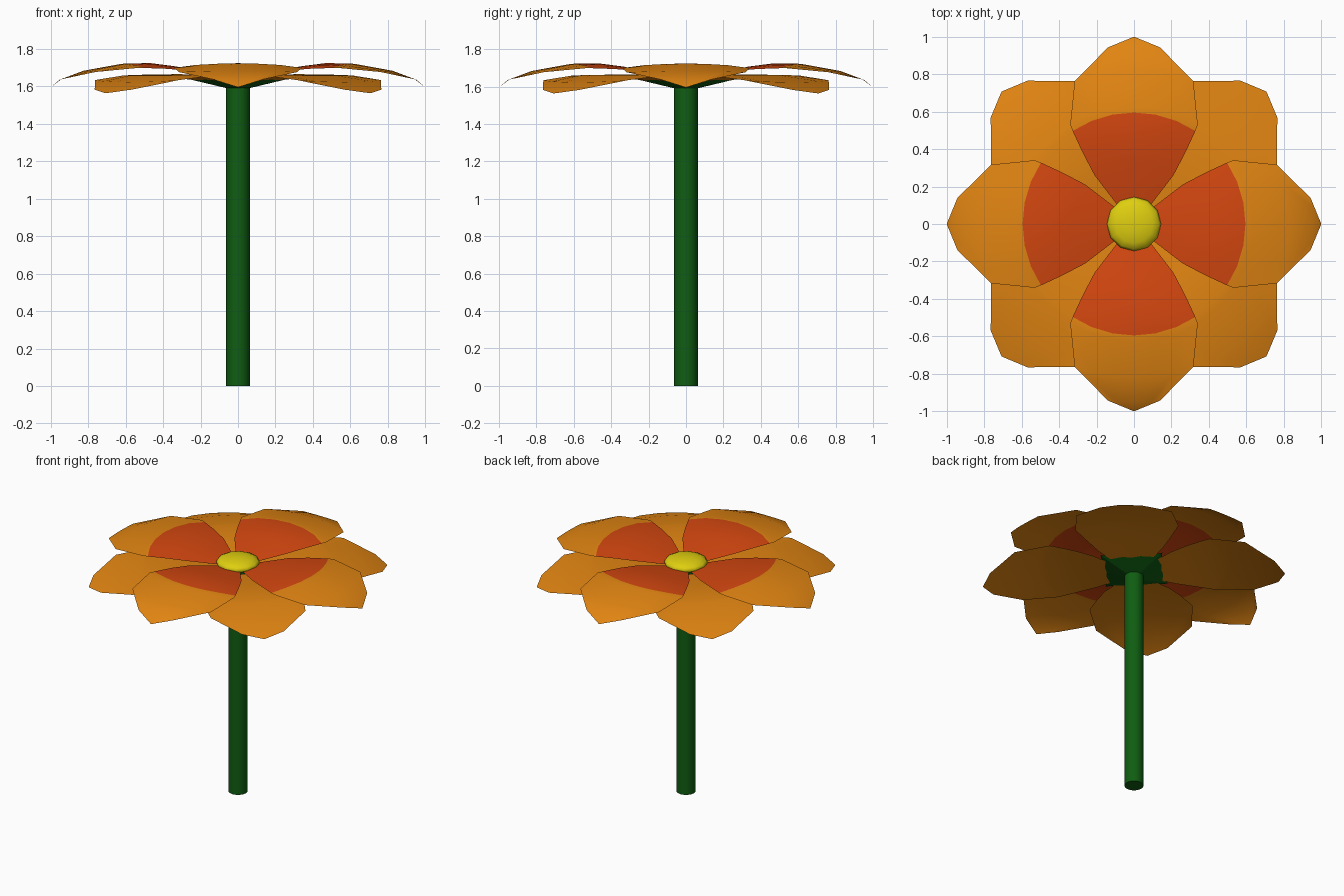
import bpy, bmesh, math
from mathutils import Matrix

if "Cube" in bpy.data.objects:
    bpy.data.objects.remove(bpy.data.objects["Cube"])


def material(name, rgb):
    m = bpy.data.materials.new(name)
    m.diffuse_color = (*rgb, 1)
    m.use_nodes = True
    m.node_tree.nodes["Principled BSDF"].inputs["Base Color"].default_value = m.diffuse_color
    return m


ORANGE = material("orange", (0.76, 0.235, 0.006))
RED = material("orange_red", (0.65, 0.062, 0.005))
YELLOW = material("yellow", (0.74, 0.62, 0.005))
GREEN = material("dark_green", (0.005, 0.11, 0.006))


def finish(bm, name, mats, smooth=True):
    for f in bm.faces:
        f.smooth = smooth
    mesh = bpy.data.meshes.new(name)
    bm.to_mesh(mesh)
    bm.free()
    for m in mats:
        mesh.materials.append(m)
    ob = bpy.data.objects.new(name, mesh)
    bpy.context.collection.objects.link(ob)
    return ob


def interp(table, u):
    for (a, za), (b, zb) in zip(table, table[1:]):
        if u <= b:
            return za + (zb - za) * (u - a) / (b - a)
    return table[-1][1]


# Petal outline as (radius, half angle in degrees)
OUTLINE = [(0.11, 42), (0.334, 39), (0.465, 35.8), (0.595, 33.4), (0.63, 32.7),
           (0.825, 22.6), (0.953, 8.4)]
UPPER = [(0.07, 1.65), (0.26, 1.695), (0.40, 1.717), (0.53, 1.73), (0.76, 1.704),
         (0.94, 1.646), (1.0, 1.595)]
LOWER = [(0.07, 1.62), (0.26, 1.648), (0.40, 1.662), (0.53, 1.668), (0.76, 1.643),
         (0.94, 1.585), (1.0, 1.563)]


def petal(name, angle, heights, bend, painted):
    bm = bmesh.new()
    cols = 6
    rows = []
    for r, half in OUTLINE:
        row = []
        for i in range(cols + 1):
            a = math.radians(half) * (2 * i / cols - 1)
            u, v = r * math.cos(a), r * math.sin(a)
            row.append(bm.verts.new((u, v, interp(heights, u) - bend * v * v)))
        rows.append(row)
    for j in range(len(rows) - 1):
        for i in range(cols):
            f = bm.faces.new((rows[j][i], rows[j + 1][i], rows[j + 1][i + 1], rows[j][i + 1]))
            f.material_index = 1 if painted and j < 3 else 0
    tip = bm.verts.new((1, 0, heights[-1][1]))
    for i in range(cols):
        bm.faces.new((rows[-1][i], tip, rows[-1][i + 1]))
    bmesh.ops.rotate(bm, verts=bm.verts, matrix=Matrix.Rotation(math.radians(angle), 3, 'Z'))
    return finish(bm, name, [ORANGE, RED] if painted else [ORANGE])


# Two layers of four petals
for k in range(4):
    petal(f"upper_petal_{k + 1}", 90 * k, UPPER, 0.27, True)
    petal(f"lower_petal_{k + 1}", 90 * k + 45, LOWER, 0.09, False)

# Flower centre: flattened dome
bm = bmesh.new()
bmesh.ops.create_uvsphere(bm, u_segments=12, v_segments=8, radius=1,
                          matrix=Matrix.Translation((0, 0, 1.665)) @ Matrix.Diagonal((0.145, 0.145, 0.045, 1)))
finish(bm, "flower_centre", [YELLOW])

# Stem
bpy.ops.mesh.primitive_cylinder_add(vertices=16, radius=0.063, depth=1.62, location=(0, 0, 0.81))
stem = bpy.context.object
stem.name = "stem"
stem.data.materials.append(GREEN)
bpy.ops.object.shade_smooth_by_angle()

# Four-pointed calyx under the petals
bm = bmesh.new()
inner, outer = [], []
for k in range(8):
    a = math.pi / 4 * k
    r, z = (0.29, 1.645) if k % 2 == 0 else (0.18, 1.632)
    inner.append(bm.verts.new((0.06 * math.cos(a), 0.06 * math.sin(a), 1.59)))
    outer.append(bm.verts.new((r * math.cos(a), r * math.sin(a), z)))
for k in range(8):
    n = (k + 1) % 8
    bm.faces.new((inner[k], outer[k], outer[n], inner[n]))
finish(bm, "calyx", [GREEN], smooth=False)
